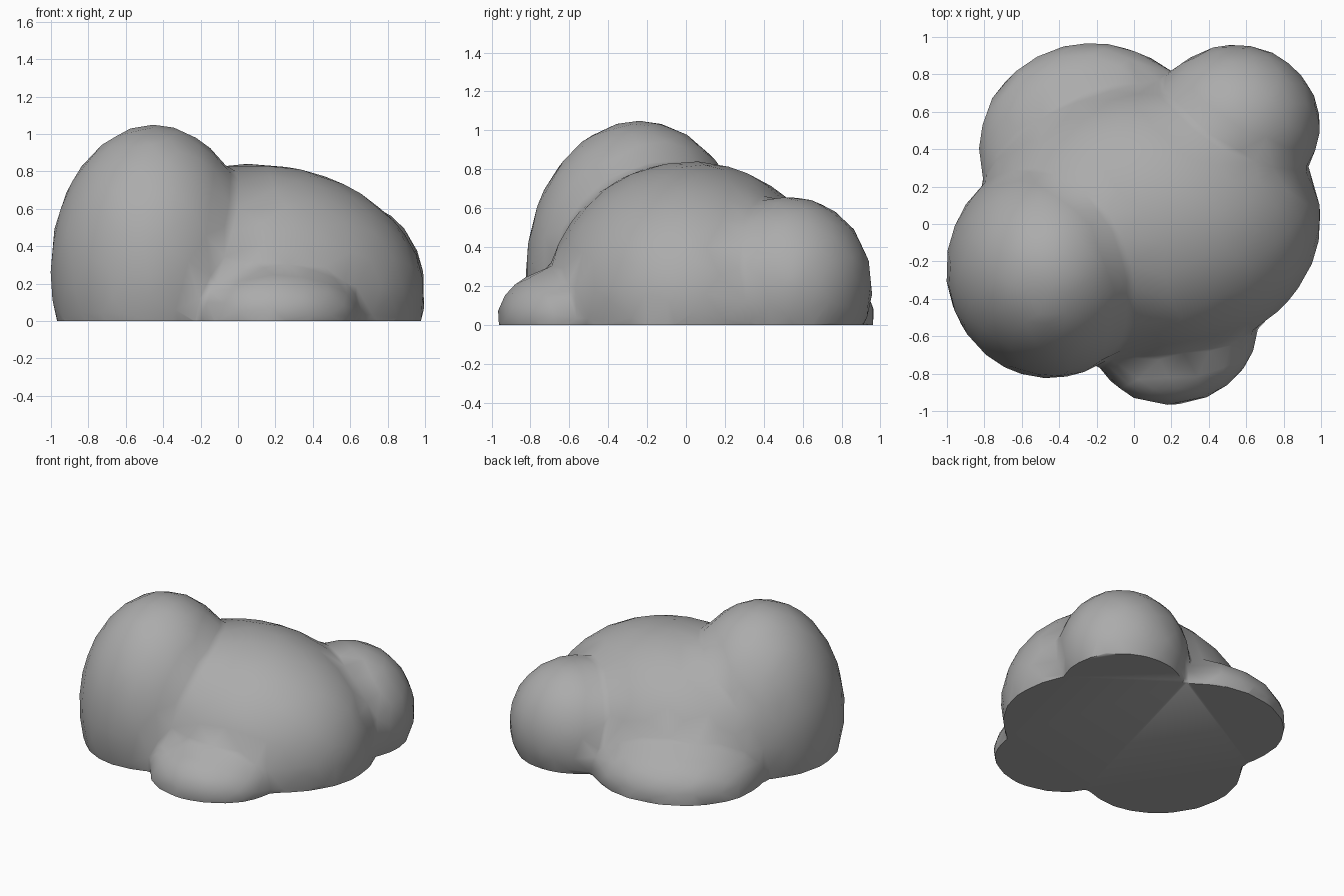
import bpy, bmesh
from math import radians
from mathutils import Matrix, Vector

if "Cube" in bpy.data.objects:
    bpy.data.objects.remove(bpy.data.objects["Cube"])

# Lobes of the mound: centre, radii, turn about z
lobes = [
    ((0.08, 0.02, 0.13), (0.92, 0.74, 0.71), 0),      # main dome
    ((-0.45, -0.24, 0.27), (0.555, 0.585, 0.78), 0),  # tall front-left lobe
    ((0.54, 0.53, 0.20), (0.455, 0.43, 0.46), 0),     # back-right lobe
    ((-0.22, 0.40, 0.05), (0.615, 0.57, 0.32), 0),    # low back-left lobe
    ((0.22, -0.60, 0.04), (0.44, 0.365, 0.26), 12),   # low front lobe
]

bm = bmesh.new()
for centre, radii, turn in lobes:
    m = (Matrix.Translation(centre) @ Matrix.Rotation(radians(turn), 4, 'Z')
         @ Matrix.Diagonal((*radii, 1)))
    bmesh.ops.create_icosphere(bm, subdivisions=4, radius=1, matrix=m)
mesh = bpy.data.meshes.new("rounded_mound")
bm.to_mesh(mesh)
bm.free()
mound = bpy.data.objects.new("rounded_mound", mesh)
bpy.context.collection.objects.link(mound)

# Fuse the lobes, soften the creases, reduce to a light mesh
remesh = mound.modifiers.new("fuse", 'REMESH')
remesh.mode = 'VOXEL'
remesh.voxel_size = 0.03
smooth = mound.modifiers.new("soften", 'SMOOTH')
smooth.factor = 0.5
smooth.iterations = 8
dec = mound.modifiers.new("reduce", 'DECIMATE')
dec.ratio = 0.035
bpy.context.view_layer.update()
deps = bpy.context.evaluated_depsgraph_get()
fused = bpy.data.meshes.new_from_object(mound.evaluated_get(deps))
mound.modifiers.clear()

# Slice off the flat base at ground level
bm = bmesh.new()
bm.from_mesh(fused)
cut = bmesh.ops.bisect_plane(bm, geom=bm.verts[:] + bm.edges[:] + bm.faces[:],
                             plane_co=Vector((0, 0, 0)), plane_no=Vector((0, 0, 1)),
                             clear_inner=True)
rim = [e for e in cut["geom_cut"] if isinstance(e, bmesh.types.BMEdge)]
base = bmesh.ops.contextual_create(bm, geom=rim)["faces"]
bmesh.ops.triangulate(bm, faces=base)
bmesh.ops.recalc_face_normals(bm, faces=bm.faces[:])
bm.to_mesh(fused)
bm.free()
mound.data = fused

# Mid-grey stone colour
stone = bpy.data.materials.new("stone_grey")
stone.diffuse_color = (0.41, 0.41, 0.41, 1)
stone.use_nodes = True
stone.node_tree.nodes["Principled BSDF"].inputs["Base Color"].default_value = stone.diffuse_color
fused.materials.clear()
fused.materials.append(stone)

bpy.context.view_layer.objects.active = mound
mound.select_set(True)
bpy.ops.object.shade_smooth_by_angle(angle=radians(60))
